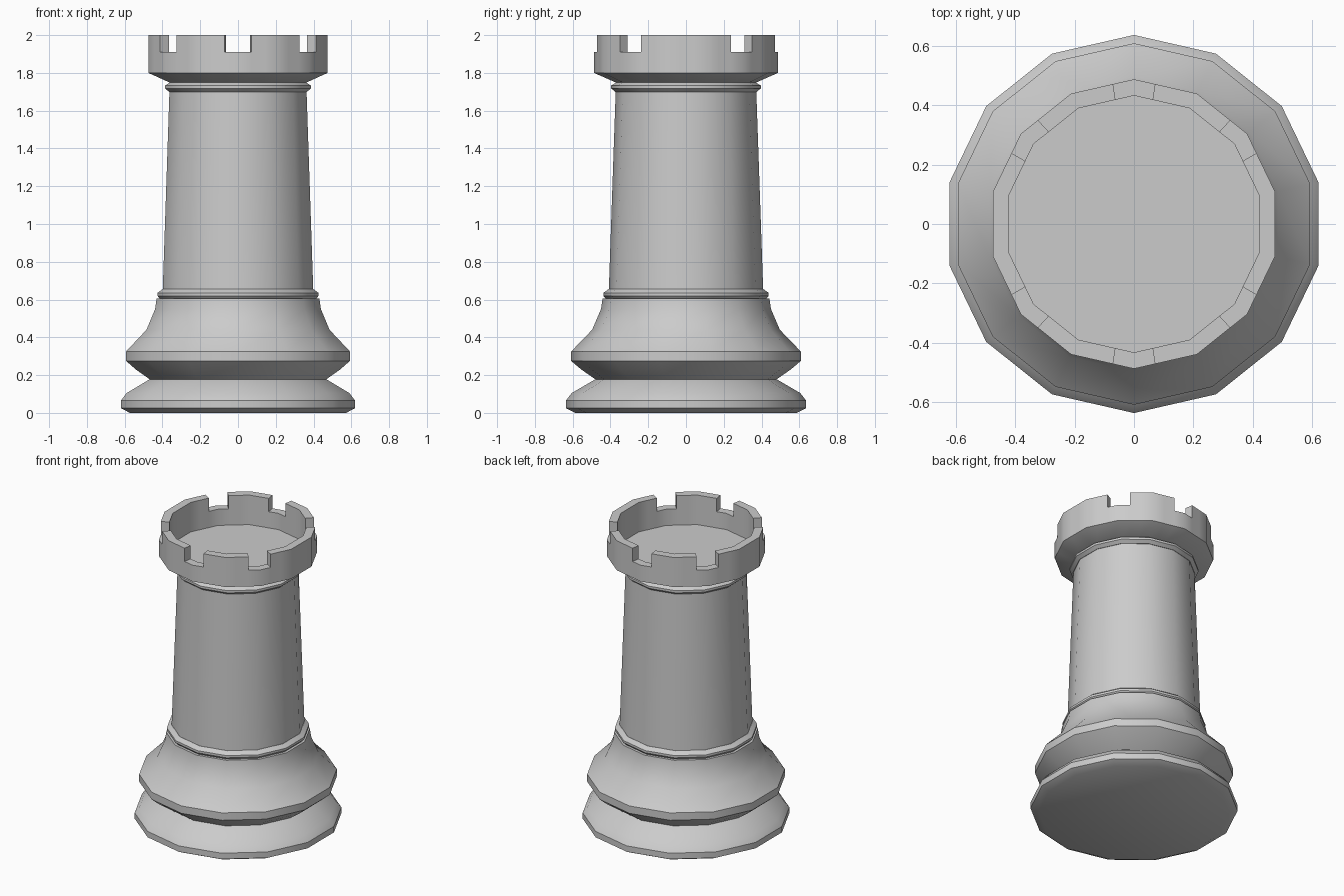
import bpy, bmesh, math
from mathutils import Vector

if "Cube" in bpy.data.objects:
    bpy.data.objects.remove(bpy.data.objects["Cube"])

SIDES = 14


def corner(i, r, z):
    a = math.pi / 2 + 2 * math.pi * i / SIDES
    return Vector((r * math.cos(a), r * math.sin(a), z))


def finish(name, bm):
    bmesh.ops.remove_doubles(bm, verts=bm.verts, dist=0.0005)
    bmesh.ops.recalc_face_normals(bm, faces=bm.faces)
    mesh = bpy.data.meshes.new(name)
    bm.to_mesh(mesh)
    bm.free()
    ob = bpy.data.objects.new(name, mesh)
    bpy.context.collection.objects.link(ob)
    bpy.ops.object.select_all(action='DESELECT')
    ob.select_set(True)
    bpy.context.view_layer.objects.active = ob
    bpy.ops.object.shade_smooth_by_angle(angle=math.radians(30))
    return ob


def lathe(name, profile):
    """Closed 14-sided turned solid from (radius, height) points."""
    bm = bmesh.new()
    rings = [[bm.verts.new(corner(i, r, z)) for i in range(SIDES)] for r, z in profile]
    for lo, hi in zip(rings, rings[1:]):
        for i in range(SIDES):
            j = (i + 1) % SIDES
            bm.faces.new((lo[i], lo[j], hi[j], hi[i]))
    bm.faces.new(rings[0][::-1])
    bm.faces.new(rings[-1])
    return finish(name, bm)


# Foot, bulge, tapered shaft and the two collars
lathe("base", [(0.587, 0), (0.636, 0.025), (0.636, 0.065), (0.605, 0.105), (0.48, 0.178),
               (0.555, 0.23), (0.608, 0.275), (0.608, 0.325), (0.497, 0.44),
               (0.45, 0.55), (0.442, 0.605)])
lathe("lower_collar", [(0.42, 0.60), (0.438, 0.62), (0.438, 0.635), (0.41, 0.655)])
lathe("shaft", [(0.409, 0.64), (0.372, 1.71)])
lathe("upper_collar", [(0.375, 1.70), (0.396, 1.718), (0.396, 1.733), (0.369, 1.75)])

# Crown: each side is split in thirds, notches straddle six of the corners
OUT, INN, FLOOR, SILL, TOP = 0.487, 0.432, 1.80, 1.91, 2.0
NOTCHED = {0, 2, 5, 7, 9, 12}
N = SIDES * 3


def rim(j, r, z):
    k, t = divmod(j % N, 3)
    return corner(k, r, z).lerp(corner(k + 1, r, z), t / 3)


def height(j):
    k, t = divmod(j % N, 3)
    low = (t == 0 and k in NOTCHED) or (t == 2 and (k + 1) % SIDES in NOTCHED)
    return SILL if low else TOP


bm = bmesh.new()


def face(points):
    bm.faces.new([bm.verts.new(p) for p in points])


for j in range(N):
    h, prev = height(j), height(j - 1)
    # flare, outer wall up to the sill, inner wall, walkway
    steps = [(0.369, 1.748), (OUT, 1.80), (OUT, SILL), (OUT, h), (INN, h), (INN, SILL), (INN, FLOOR)]
    for (r0, z0), (r1, z1) in zip(steps, steps[1:]):
        if (r0, z0) != (r1, z1):
            face([rim(j, r0, z0), rim(j + 1, r0, z0), rim(j + 1, r1, z1), rim(j, r1, z1)])
    # notch side wall
    if h != prev:
        face([rim(j, OUT, SILL), rim(j, INN, SILL), rim(j, INN, TOP), rim(j, OUT, TOP)])
face([rim(j, INN, FLOOR) for j in range(N)])
face([rim(j, 0.369, 1.748) for j in range(N)])
finish("crown", bm)
